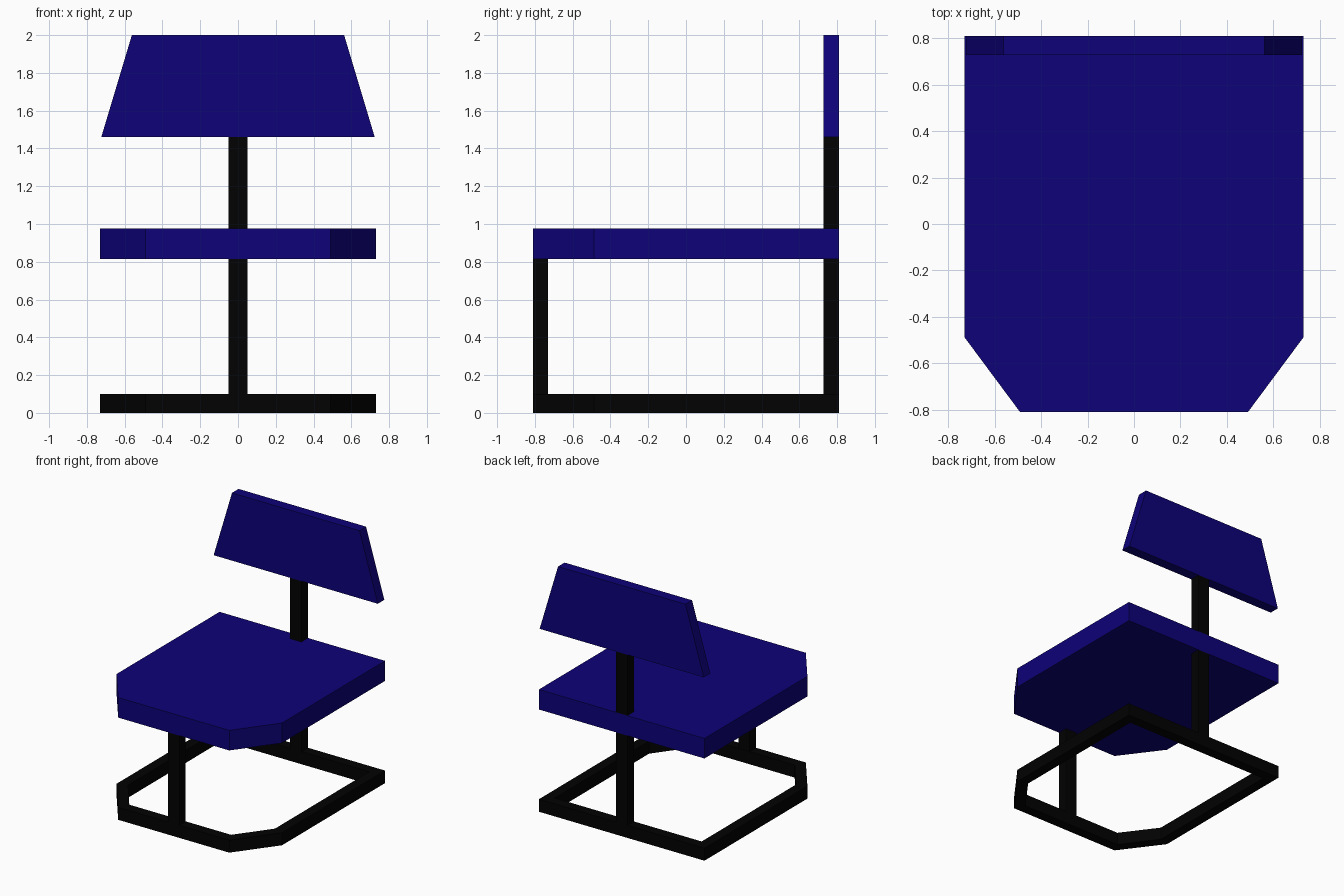
import bpy, bmesh
from mathutils import Vector

if "Cube" in bpy.data.objects:
    bpy.data.objects.remove(bpy.data.objects["Cube"])


def material(name, rgb):
    m = bpy.data.materials.new(name)
    m.diffuse_color = (*rgb, 1)
    m.use_nodes = True
    m.node_tree.nodes["Principled BSDF"].inputs["Base Color"].default_value = m.diffuse_color
    return m


BLUE = material("blue_padding", (0.004, 0.0005, 0.19))
BLACK = material("black_metal", (0.0005, 0.0005, 0.0005))


def prism(name, points, direction, mat, rim=0):
    """Extrude a flat outline along direction; rim > 0 keeps only a border."""
    bm = bmesh.new()
    face = bm.faces.new([bm.verts.new(p) for p in points])
    bm.normal_update()
    if rim:
        bmesh.ops.inset_region(bm, faces=[face], thickness=rim,
                               use_boundary=True, use_even_offset=True)
        bmesh.ops.delete(bm, geom=[face], context='FACES')
    ext = bmesh.ops.extrude_face_region(bm, geom=bm.faces[:],
                                        use_keep_orig=True)
    moved = [g for g in ext["geom"] if isinstance(g, bmesh.types.BMVert)]
    bmesh.ops.translate(bm, verts=moved, vec=Vector(direction))
    bmesh.ops.recalc_face_normals(bm, faces=bm.faces[:])
    mesh = bpy.data.meshes.new(name)
    bm.to_mesh(mesh)
    bm.free()
    mesh.materials.append(mat)
    ob = bpy.data.objects.new(name, mesh)
    bpy.context.collection.objects.link(ob)
    return ob


def outline(z):
    right = [(0.49, -0.81), (0.73, -0.487), (0.73, 0.81)]
    left = [(-x, y) for x, y in reversed(right)]
    return [(x, y, z) for x, y in right + left]


def post(name, y0, y1, z0, z1):
    base = [(-0.05, y0, z0), (0.05, y0, z0), (0.05, y1, z0), (-0.05, y1, z0)]
    return prism(name, base, (0, 0, z1 - z0), BLACK)


# Seat cushion and matching floor frame
prism("seat", outline(0.815), (0, 0, 0.16), BLUE)
prism("base_frame", outline(0), (0, 0, 0.1), BLACK, rim=0.082)

# Posts
post("front_leg", -0.81, -0.73, 0.1, 0.815)
post("rear_leg", 0.727, 0.81, 0.1, 0.815)
post("back_support", 0.727, 0.81, 0.975, 1.46)

# Tapered backrest
prism("backrest", [(-0.724, 0.727, 1.46), (0.724, 0.727, 1.46),
                   (0.562, 0.727, 2.0), (-0.562, 0.727, 2.0)],
      (0, 0.083, 0), BLUE)
